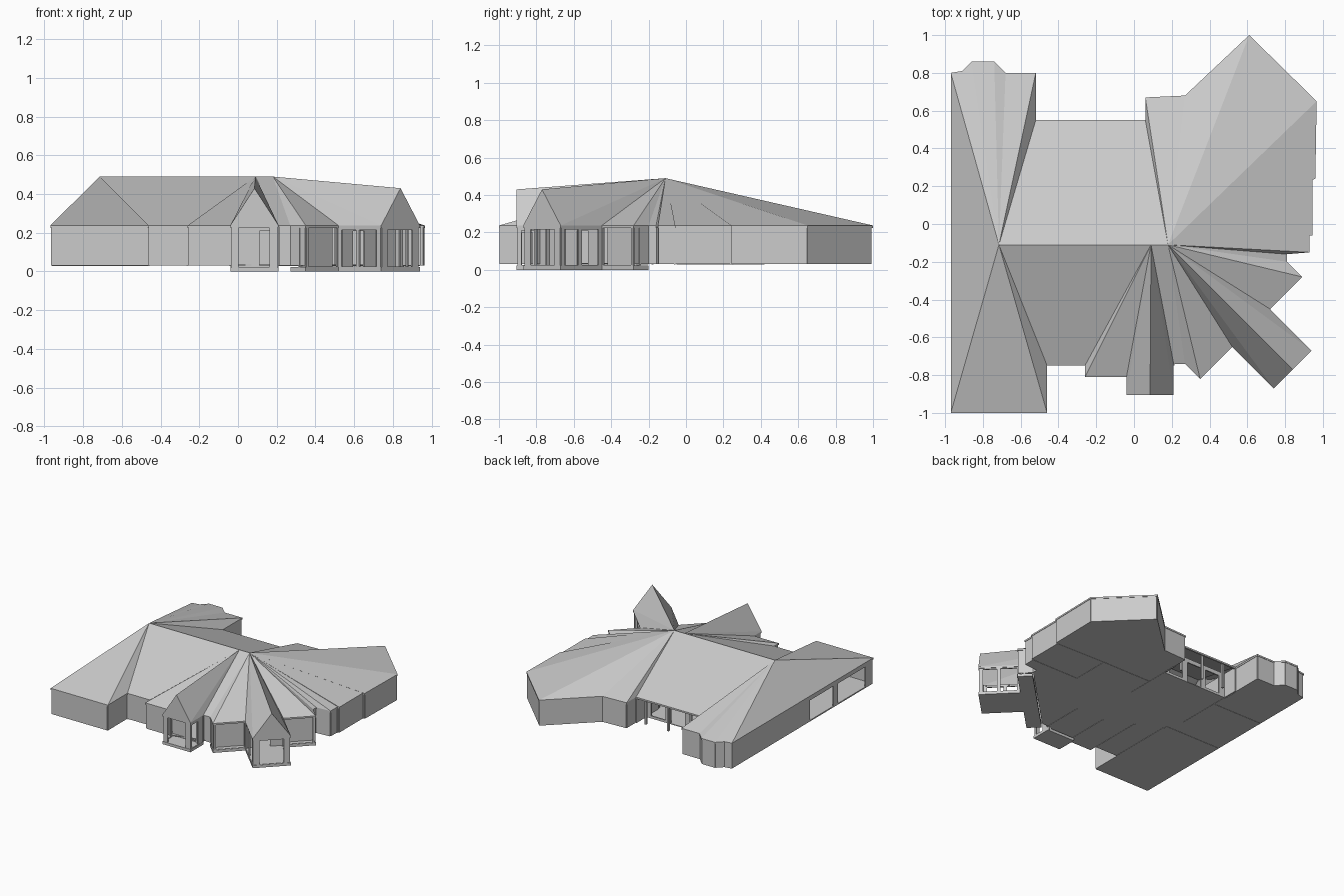
import bpy, bmesh
from mathutils import Vector

if "Cube" in bpy.data.objects:
    bpy.data.objects.remove(bpy.data.objects["Cube"])

EAVE, SOFFIT, FLOOR = 0.237, 0.224, 0.03

# Eave outline, counter-clockwise from the front left corner
OUT = [(-.97, -1), (-.46, -1), (-.46, -.75), (-.26, -.75), (-.26, -.81), (-.04, -.81),
       (-.04, -.905), (.21, -.905), (.21, -.74), (.27, -.74), (.35, -.82), (.52, -.65),
       (.74, -.87), (.94, -.67), (.72, -.45), (.89, -.28), (.81, -.2), (.81, -.16),
       (.93, -.15), (.93, -.06), (.945, -.06), (.945, .24), (.96, .24), (.967, .65),
       (.61, 1), (.27, .68), (.06, .67), (.06, .55), (-.52, .55), (-.52, .8),
       (-.68, .8), (-.74, .86), (-.86, .86), (-.91, .81), (-.97, .8)]
N = len(OUT)


def inset(pts, d):
    """Mitred inward offset of a counter-clockwise outline."""
    res = []
    n = len(pts)
    for i in range(n):
        p, c, q = (Vector(pts[k % n]) for k in (i - 1, i, i + 1))
        a, b = (c - p).normalized(), (q - c).normalized()
        na, nb = Vector((-a.y, a.x)), Vector((-b.y, b.x))
        m = (na + nb) / max(0.3, 1 + na.dot(nb))
        res.append(tuple(c + m * d))
    return res


def finish(bm, name, recalc=True):
    if recalc:
        bmesh.ops.recalc_face_normals(bm, faces=bm.faces)
    me = bpy.data.meshes.new(name)
    bm.to_mesh(me)
    bm.free()
    ob = bpy.data.objects.new(name, me)
    bpy.context.collection.objects.link(ob)
    return ob


def prism(name, pts, z0, z1):
    bm = bmesh.new()
    lo = [bm.verts.new((x, y, z0)) for x, y in pts]
    hi = [bm.verts.new((x, y, z1)) for x, y in pts]
    bm.faces.new(lo[::-1])
    bm.faces.new(hi)
    for i in range(len(pts)):
        j = (i + 1) % len(pts)
        bm.faces.new((lo[i], lo[j], hi[j], hi[i]))
    return finish(bm, name)


def panel(bm, p, q, z0, z1, t):
    """Upright box between two plan points."""
    p, q = Vector(p), Vector(q)
    d = (q - p).normalized()
    n = Vector((-d.y, d.x)) * t / 2
    ring = [p - n, q - n, q + n, p + n]
    lo = [bm.verts.new((v.x, v.y, z0)) for v in ring]
    hi = [bm.verts.new((v.x, v.y, z1)) for v in ring]
    bm.faces.new(lo[::-1])
    bm.faces.new(hi)
    for i in range(4):
        j = (i + 1) % 4
        bm.faces.new((lo[i], lo[j], hi[j], hi[i]))


def wall(bm, p, q, z0=FLOOR, z1=EAVE - .004, gaps=(), t=0.01):
    """Wall with openings given as (start, end, sill, head)."""
    p, q = Vector(p), Vector(q)
    at = 0
    for a, b, lo, hi in gaps:
        panel(bm, p.lerp(q, at), p.lerp(q, a), z0, z1, t)
        if lo > z0:
            panel(bm, p.lerp(q, a), p.lerp(q, b), z0, lo, t)
        panel(bm, p.lerp(q, a), p.lerp(q, b), hi, z1, t)
        at = b
    panel(bm, p.lerp(q, at), q, z0, z1, t)


# Roof: eave ring fanned to the ridge, gable peaks are part of the ring
A, G, B = (-.715, -.11, .49), (.09, -.11, .49), (.18, -.11, .49)
bm = bmesh.new()
ridge = {k: bm.verts.new(v) for k, v in zip("AGB", (A, G, B))}
eave = [bm.verts.new((x, y, EAVE)) for x, y in OUT]
low = [bm.verts.new((x, y, SOFFIT)) for x, y in OUT]
inner = [bm.verts.new((x, y, SOFFIT)) for x, y in inset(OUT, .014)]
peaks = {6: bm.verts.new((.085, -.905, .43)), 12: bm.verts.new((.84, -.77, .43))}
turns = {2: "AG", 8: "GB", 27: "BA"}
cur = "A"
for i in range(N):
    j = (i + 1) % N
    if i in turns:
        a, b = turns[i]
        bm.faces.new((ridge[a], eave[i], ridge[b]))
        cur = b
    apex = ridge[cur]
    if i in peaks:
        bm.faces.new((eave[i], peaks[i], apex))
        bm.faces.new((peaks[i], eave[j], apex))
        bm.faces.new((eave[i], eave[j], peaks[i]))
    else:
        bm.faces.new((eave[i], eave[j], apex))
    bm.faces.new((low[i], low[j], eave[j], eave[i]))
    bm.faces.new((inner[i], inner[j], low[j], low[i]))
finish(bm, "hipped_roof", recalc=False)

# Outer walls with porch, bay and garage openings
W = inset(OUT, .008)
full = [(.06, .94, .025, .225)]
sides = [(.08, .42, .025, .215), (.5, .9, .025, .215)]
gaps = {5: [(.2, .8, .025, .2)], 6: [(.15, .83, .02, .228)], 7: [(.1, .55, .025, .21)],
        10: full, 11: sides, 12: [(.16, .84, .025, .215)], 13: sides, 14: full,
        34: [(.556, .722, .04, .2), (.756, .95, .04, .2)]}
bm = bmesh.new()
for i in range(N):
    if i == 27:
        continue
    z0 = 0.0 if i in (5, 6, 7, 10, 11, 12, 13, 14) else FLOOR
    wall(bm, W[i], W[(i + 1) % N], z0, gaps=gaps.get(i, ()))
finish(bm, "outer_walls")

# Recessed walls behind the porches and bays
mir = lambda p: (.07 - p[1], .07 - p[0])
bm = bmesh.new()
bay = ((.315, -.785), (.485, -.615))
wall(bm, *bay, z0=.02)
wall(bm, mir(bay[0]), mir(bay[1]), z0=.02)
wall(bm, (.52, -.65), (.72, -.45), z0=.02, gaps=[(.35, .65, .02, .21)])
wall(bm, (-.04, -.77), (.21, -.77), z0=.02, gaps=[(.6, .84, .03, .21)])
finish(bm, "recessed_walls")

# Floors: main slab with patio cut-out, angled deck, entry step
plan = [(x, .42) if i in (27, 28) else (x, y) for i, (x, y) in enumerate(W)]
plan = plan[:5] + [W[5], (.2, -.74)] + plan[9:10] + plan[16:]
prism("main_floor", plan, FLOOR, FLOOR + .006)
prism("angled_deck", OUT[9:17], 0, .022)
prism("entry_step", [(-.04, -.905), (.21, -.905), (.21, -.74), (-.04, -.74)], 0, .022)

# Rear patio wall, returns and posts
bm = bmesh.new()
wall(bm, (.06, .42), (-.52, .42),
     gaps=[(.08, .3, .05, .2), (.38, .6, .036, .2), (.68, .9, .05, .2)])
wall(bm, (.06, .42), (.06, .55))
wall(bm, (-.52, .42), (-.52, .55))
finish(bm, "patio_walls")
for k in range(3):
    x = -.42 + k * .2
    prism("patio_post", [(x, .52), (x + .015, .52), (x + .015, .535), (x, .535)], FLOOR, SOFFIT + .006)

# Interior partitions
bm = bmesh.new()
door = [(.4, .55, .036, .19)]
for p, q in [((-.46, -.75), (-.46, -.2)), ((-.96, -.18), (-.46, -.18)), ((-.52, .42), (-.52, -.05)),
             ((-.96, .3), (-.52, .3)), ((.06, .42), (.06, .05)), ((.06, .25), (.5, .25)),
             ((.5, .25), (.94, .24)), ((.5, .25), (.5, -.05)), ((-.26, -.74), (-.26, -.3)),
             ((-.04, -.77), (-.04, -.4)), ((.21, -.75), (.21, -.4)), ((.5, -.06), (.93, -.06))]:
    wall(bm, p, q, z0=FLOOR - .002, gaps=door)
finish(bm, "partitions")
